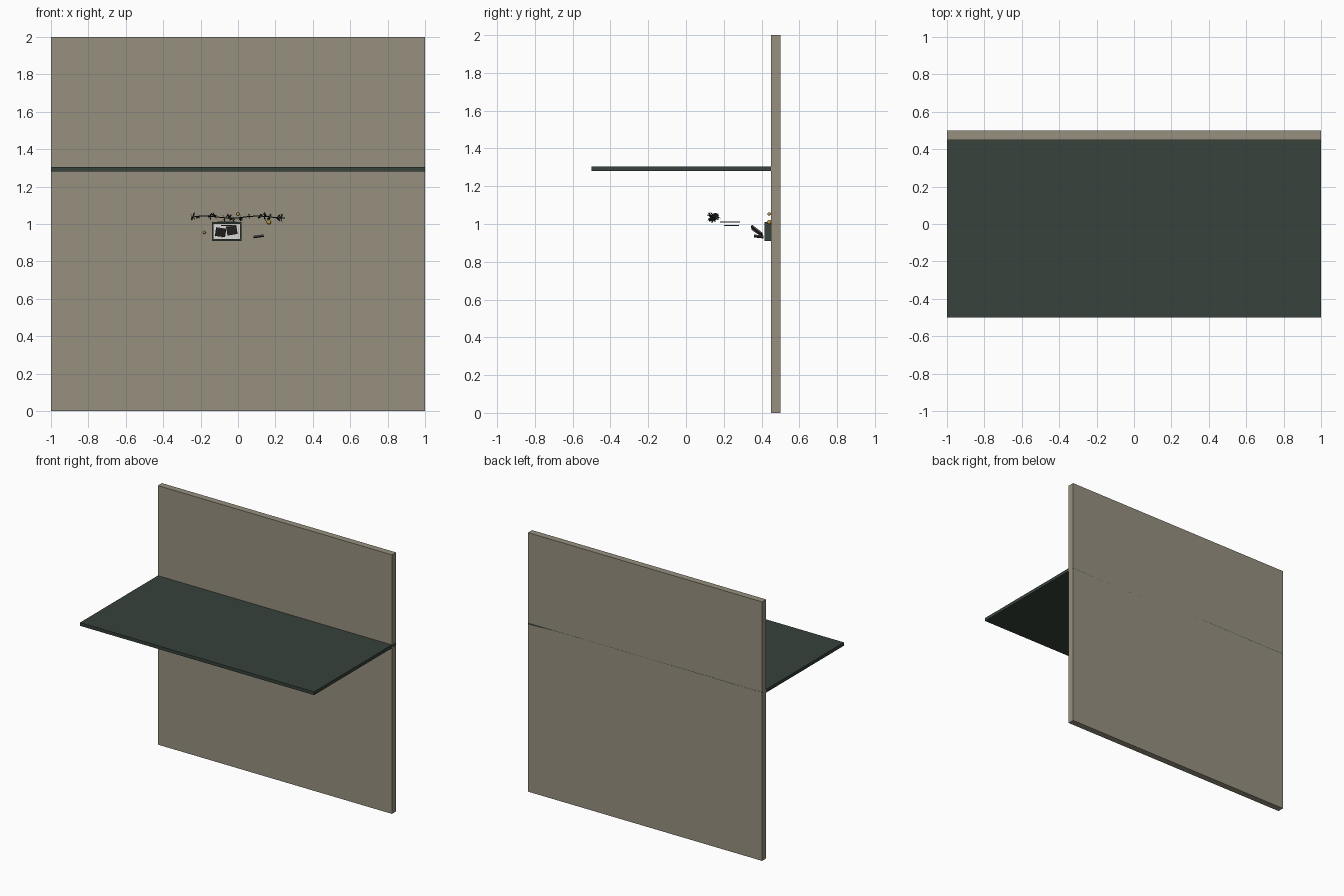
import bpy, math, random
from mathutils import Vector

if "Cube" in bpy.data.objects:
    bpy.data.objects.remove(bpy.data.objects["Cube"])

random.seed(4)


def material(name, r, g, b):
    m = bpy.data.materials.new(name)
    m.diffuse_color = (r, g, b, 1)
    m.use_nodes = True
    m.node_tree.nodes["Principled BSDF"].inputs["Base Color"].default_value = m.diffuse_color
    return m


WALL = material("warm_grey", 0.31, 0.28, 0.215)
DARK = material("dark_green", 0.038, 0.054, 0.044)
LEAF = material("leaf_green", 0.012, 0.022, 0.014)
PAPER = material("paper", 0.7, 0.7, 0.66)
CARD = material("card_grey", 0.09, 0.085, 0.08)
GOLD = material("gold", 0.5, 0.33, 0.06)


def box(name, lo, hi, mat, rot=(0, 0, 0)):
    lo, hi = Vector(lo), Vector(hi)
    bpy.ops.mesh.primitive_cube_add(size=1, location=(lo + hi) / 2, rotation=rot)
    o = bpy.context.object
    o.name = name
    o.scale = hi - lo
    o.data.materials.append(mat)
    return o


def mesh(name, verts, faces, mat):
    me = bpy.data.meshes.new(name)
    me.from_pydata(verts, [], faces)
    me.materials.append(mat)
    o = bpy.data.objects.new(name, me)
    bpy.context.collection.objects.link(o)
    return o


# Wall panel and the deep shelf that runs through it
box("wall", (-1, 0.45, 0), (1, 0.5, 2), WALL)
box("shelf", (-1, -0.5, 1.28), (1, 0.5, 1.305), DARK)

# Small picture frame on the wall
x0, x1, z0, z1, t = -0.14, 0.02, 0.91, 1.01, 0.01
box("frame_bottom", (x0, 0.415, z0), (x1, 0.45, z0 + t), DARK)
box("frame_top", (x0, 0.415, z1 - t), (x1, 0.45, z1), DARK)
box("frame_left", (x0, 0.415, z0 + t), (x0 + t, 0.45, z1 - t), DARK)
box("frame_right", (x1 - t, 0.415, z0 + t), (x1, 0.45, z1 - t), DARK)
box("frame_backing", (x0 + t, 0.435, z0 + t), (x1 - t, 0.45, z1 - t), PAPER)

# Loose cards tilted in front of the frame, one nearly edge-on
for i, (x, y, z, w, d, tilt, roll) in enumerate([
        (-0.093, 0.378, 0.956, 0.055, 0.07, -35, 8),
        (-0.033, 0.375, 0.967, 0.055, 0.07, -38, -10),
        (0.11, 0.385, 0.934, 0.055, 0.05, -6, -8)]):
    box(f"card_{i}", (x - w / 2, y - d / 2, z - 0.004), (x + w / 2, y + d / 2, z + 0.004),
        CARD, (math.radians(tilt), math.radians(roll), 0))

# Flat sheets floating above the frame
box("sheet_upper", (-0.11, 0.18, 1.008), (-0.01, 0.285, 1.014), CARD)
box("sheet_lower", (-0.09, 0.20, 0.989), (-0.03, 0.28, 0.995), CARD)

# Gold knobs on the wall
for i, (x, z, r) in enumerate([(-0.18, 0.955, 0.008), (0.165, 1.01, 0.012), (0.0, 1.053, 0.009)]):
    bpy.ops.mesh.primitive_uv_sphere_add(segments=16, ring_count=8, radius=r, location=(x, 0.44, z))
    o = bpy.context.object
    o.name = f"knob_{i}"
    o.data.materials.append(GOLD)
    bpy.ops.object.shade_smooth_by_angle()

# Twig of the garland
stem = [Vector((-0.25 + 0.05 * i, 0.145 + 0.012 * math.sin(i * 1.4),
                1.037 + 0.006 * math.sin(i * 1.1))) for i in range(11)]
curve = bpy.data.curves.new("twig", "CURVE")
curve.dimensions = "3D"
curve.bevel_depth = 0.003
curve.bevel_resolution = 1
curve.use_fill_caps = True
spline = curve.splines.new("POLY")
spline.points.add(len(stem) - 1)
for p, co in zip(spline.points, stem):
    p.co = (*co, 1)
curve.materials.append(LEAF)
bpy.context.collection.objects.link(bpy.data.objects.new("twig", curve))

# Leaf clusters along the twig
verts, faces = [], []
for cx in (-0.24, -0.21, -0.15, -0.13, -0.07, -0.05, -0.03, 0.02, 0.06, 0.12, 0.14, 0.17, 0.21, 0.23):
    k = min(9, int((cx + 0.25) / 0.05))
    base = stem[k].lerp(stem[k + 1], (cx + 0.25) / 0.05 - k)
    for j in range(6):
        a = random.uniform(0, math.tau)
        d = Vector((random.uniform(-0.6, 0.6), math.cos(a), 0.6 * math.sin(a))).normalized()
        side = d.cross(Vector((random.random(), 0.3, 1))).normalized() * 0.006
        length = random.uniform(0.02, 0.034)
        n = len(verts)
        verts += [base, base + d * length * 0.5 + side, base + d * length, base + d * length * 0.5 - side]
        faces.append((n, n + 1, n + 2, n + 3))
mesh("garland_leaves", verts, faces, LEAF)

# Tiny flecks hanging just under the shelf
verts, faces = [], []
for i in range(36):
    x, y, z = random.uniform(-0.3, 0.3), random.uniform(0.0, 0.41), 1.257
    n, s = len(verts), 0.004
    verts += [(x - s, y - s, z), (x + s, y - s, z), (x + s, y + s, z), (x - s, y + s, z)]
    faces.append((n, n + 1, n + 2, n + 3))
mesh("flecks", verts, faces, CARD)
